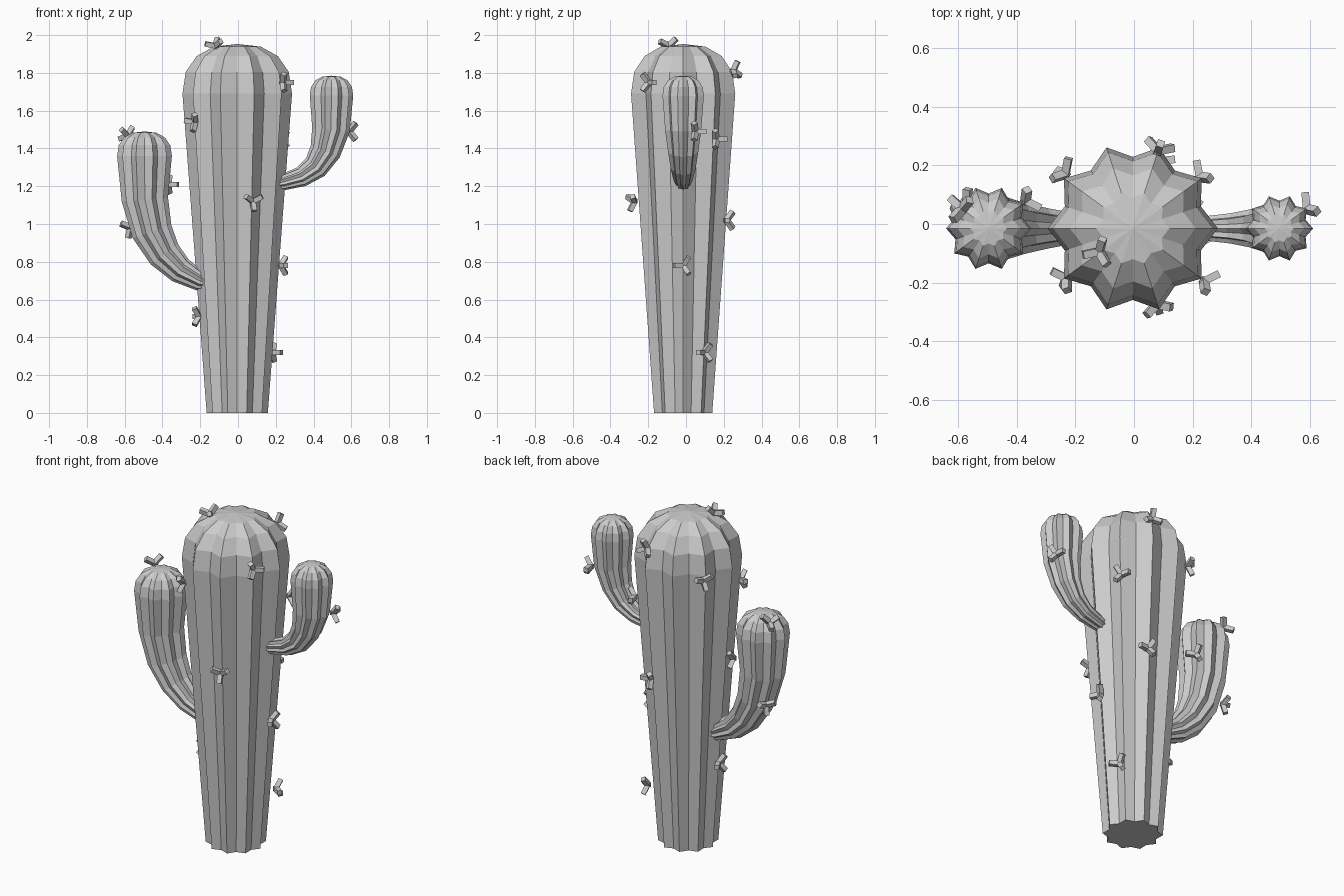
import bpy, bmesh, math
from mathutils import Vector

if "Cube" in bpy.data.objects:
    bpy.data.objects.remove(bpy.data.objects["Cube"])

CX, CY = -0.004, -0.015
RIBS = 10


def finish(bm, name):
    bmesh.ops.recalc_face_normals(bm, faces=bm.faces)
    me = bpy.data.meshes.new(name)
    bm.to_mesh(me)
    bm.free()
    ob = bpy.data.objects.new(name, me)
    bpy.context.collection.objects.link(ob)
    return ob


def ribbed_tube(name, path, apex_z, valley=0.84):
    """Loft a star section along (x, z, radius) points in the xz plane, closed by a pointed fan."""
    bm = bmesh.new()
    rings = []
    for i, (x, z, r) in enumerate(path):
        a, b = path[max(i - 1, 0)], path[min(i + 1, len(path) - 1)]
        t = Vector((b[0] - a[0], 0, b[1] - a[1])).normalized()
        u, v = Vector((t.z, 0, -t.x)), Vector((0, 1, 0))
        ring = []
        for k in range(2 * RIBS):
            ang = math.pi * k / RIBS
            rr = r * (valley if k % 2 else 1)
            p = Vector((x, CY, z)) + u * rr * math.cos(ang) + v * rr * math.sin(ang)
            ring.append(bm.verts.new(p))
        rings.append(ring)
    n = 2 * RIBS
    for lo, hi in zip(rings, rings[1:]):
        for k in range(n):
            bm.faces.new((lo[k], lo[(k + 1) % n], hi[(k + 1) % n], hi[k]))
    bm.faces.new(rings[0][::-1])
    tip = bm.verts.new((path[-1][0], CY, apex_z))
    for k in range(n):
        bm.faces.new((rings[-1][k], rings[-1][(k + 1) % n], tip))
    return finish(bm, name)


def dome(x, z, r, h):
    """Rounded top rings above the shoulder."""
    return [(x, z + h * s, r * c) for s, c in ((0.44, 0.94), (0.76, 0.74), (0.95, 0.43))]


# trunk
ribbed_tube("trunk", [(CX, 0, 0.162), (CX, 1.69, 0.29)] + dome(CX, 1.69, 0.29, 0.262), 1.953)

# arms
ribbed_tube("left_arm", [(-0.14, 0.685, 0.035), (-0.20, 0.697, 0.052), (-0.305, 0.755, 0.072),
                         (-0.39, 0.84, 0.09), (-0.455, 0.96, 0.108), (-0.493, 1.13, 0.123),
                         (-0.495, 1.36, 0.145)] + dome(-0.495, 1.36, 0.145, 0.13), 1.49, 0.82)
ribbed_tube("right_arm", [(0.18, 1.212, 0.033), (0.24, 1.222, 0.043), (0.335, 1.25, 0.054),
                          (0.41, 1.302, 0.068), (0.462, 1.385, 0.083), (0.492, 1.50, 0.10),
                          (0.495, 1.68, 0.115)] + dome(0.495, 1.68, 0.115, 0.105), 1.785, 0.82)


# spine clusters: three square prongs leaning out around a surface normal
def spine_cluster(name, pos, normal, phase):
    n = Vector(normal).normalized()
    side = Vector((0, 0, 1)).cross(n).normalized()
    up = n.cross(side)
    base = Vector(pos) - n * 0.008
    bm = bmesh.new()
    for k in range(3):
        a = math.radians(phase + 120 * k)
        d = (n * 0.45 + (side * math.cos(a) + up * math.sin(a)) * 0.9).normalized()
        p = d.cross(n).normalized() * 0.013
        q = d.cross(p).normalized() * 0.013
        ends = [[bm.verts.new(base + d * s + p * i + q * j)
                 for i, j in ((1, 1), (-1, 1), (-1, -1), (1, -1))] for s in (-0.008, 0.058)]
        for e in ends:
            bm.faces.new(e)
        for m in range(4):
            w = (m + 1) % 4
            bm.faces.new((ends[0][m], ends[0][w], ends[1][w], ends[1][m]))
    finish(bm, name)


trunk_spines = [(0.245, -0.20, 1.75, 0), (-0.235, -0.19, 1.54, 50), (0.08, -0.28, 1.12, 30),
                (0.235, -0.012, 0.78, 60), (-0.213, -0.012, 0.51, 60), (0.188, 0.10, 0.32, 60),
                (0.23, 0.165, 1.45, 0), (0.085, 0.222, 1.02, 60), (0.085, 0.257, 1.81, 90),
                (-0.24, 0.175, 1.67, 40)]
for i, (x, y, z, ph) in enumerate(trunk_spines):
    spine_cluster(f"trunk_spine_{i + 1}", (x, y, z), (x - CX, y - CY, 0), ph)

spine_cluster("crown_spine", (-0.12, -0.095, 1.95), (-0.25, -0.2, 1), 0)
spine_cluster("left_arm_spine_1", (-0.363, 0.085, 1.21), (0.8, 0.6, 0), 60)
spine_cluster("left_arm_spine_2", (-0.59, 0.055, 1.475), (-0.6, 0.4, 0.7), 20)
spine_cluster("left_arm_spine_3", (-0.575, 0.07, 0.98), (-0.8, 0.6, -0.2), 30)
spine_cluster("right_arm_spine", (0.595, 0.055, 1.49), (0.8, 0.5, 0), 0)
